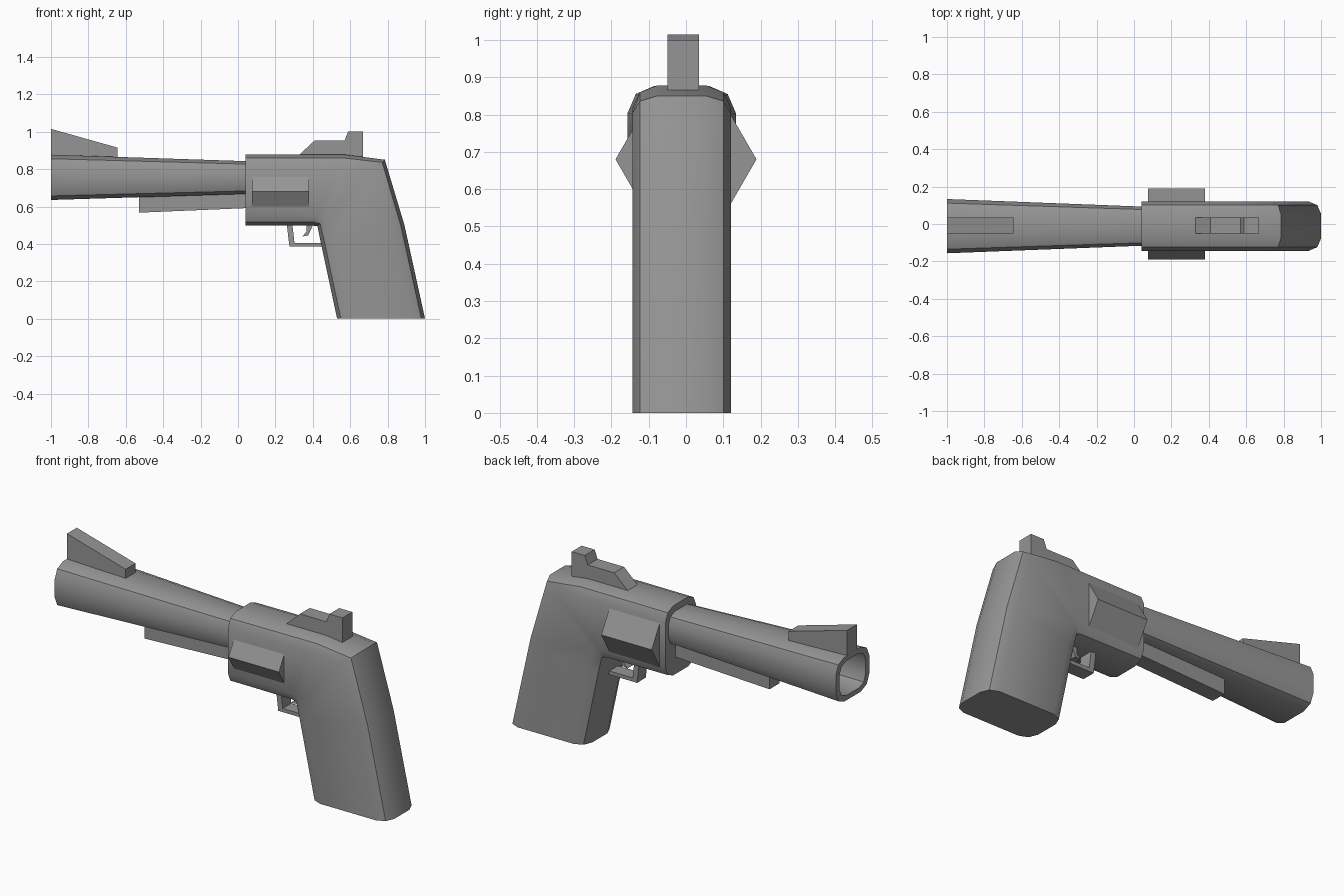
import bpy, bmesh, math
from mathutils import Vector

cube = bpy.data.objects.get("Cube")
if cube:
    bpy.data.objects.remove(cube, do_unlink=True)

MID = -0.0115  # side-to-side middle of the body

metal = bpy.data.materials.new("grey metal")
metal.use_nodes = True
GREY = (0.3, 0.3, 0.3, 1)
metal.diffuse_color = GREY
metal.node_tree.nodes["Principled BSDF"].inputs["Base Color"].default_value = GREY


def finish(name, bm):
    bmesh.ops.recalc_face_normals(bm, faces=bm.faces)
    mesh = bpy.data.meshes.new(name)
    bm.to_mesh(mesh)
    bm.free()
    mesh.materials.append(metal)
    obj = bpy.data.objects.new(name, mesh)
    bpy.context.collection.objects.link(obj)
    bpy.ops.object.select_all(action='DESELECT')
    obj.select_set(True)
    bpy.context.view_layer.objects.active = obj
    bpy.ops.object.shade_smooth_by_angle(angle=math.radians(30))
    return obj


def section(top, bottom, half_w, scale=1.0):
    """Rounded rectangle spanning two profile points, with two-step corners."""
    top, bottom = Vector((top[0], MID, top[1])), Vector((bottom[0], MID, bottom[1]))
    mid, up = (top + bottom) / 2, (top - bottom) / 2
    half_h = up.length
    up.normalize()
    c = half_w * 0.5
    corner = [(half_w, half_h - c), (half_w - c * 0.3, half_h - c * 0.3), (half_w - c, half_h)]
    ring = []
    for sy, sz in ((1, 1), (-1, 1), (-1, -1), (1, -1)):
        pts = corner if sy * sz > 0 else corner[::-1]
        ring += [mid + Vector((0, sy * y * scale, 0)) + up * (sz * z * scale) for y, z in pts]
    return ring


def loft(name, rings):
    bm = bmesh.new()
    loops = [[bm.verts.new(p) for p in ring] for ring in rings]
    for a, b in zip(loops, loops[1:]):
        for i in range(len(a)):
            j = (i + 1) % len(a)
            bm.faces.new((a[i], a[j], b[j], b[i]))
    bm.faces.new(loops[0])
    bm.faces.new(loops[-1])
    return finish(name, bm)


def plate(name, profile, y0=-0.05, y1=0.035):
    """Side profile in x and z, extruded across y."""
    bm = bmesh.new()
    face = bm.faces.new([bm.verts.new((x, y0, z)) for x, z in profile])
    moved = bmesh.ops.extrude_face_region(bm, geom=[face])["geom"]
    bmesh.ops.translate(bm, vec=(0, y1 - y0, 0),
                        verts=[v for v in moved if isinstance(v, bmesh.types.BMVert)])
    return finish(name, bm)


# Frame flowing into the grip
loft("frame_and_grip", [
    section((0.04, 0.878), (0.04, 0.498), 0.132),
    section((0.57, 0.878), (0.40, 0.498), 0.132),
    section((0.785, 0.85), (0.425, 0.495), 0.132),
    section((0.89, 0.5), (0.44, 0.42), 0.132),
    section((1.0, 0.0), (0.53, 0.0), 0.132),
])

# Flared barrel with an open bore
muzzle = ((-1, 0.877), (-1, 0.635), 0.145)
breech = ((0.06, 0.842), (0.06, 0.668), 0.104)
loft("barrel", [
    section(*breech), section(*muzzle),
    section(*muzzle, scale=0.78), section((-0.1, 0.842), (-0.1, 0.668), 0.104, 0.78),
])

# Six-sided cylinder poking out of both sides of the frame
loft("cylinder", [
    [Vector((x, 0.189 * math.cos(i * math.pi / 3), 0.68 + 0.189 * math.sin(i * math.pi / 3)))
     for i in range(6)] for x in (0.075, 0.38)
])

# Sights
plate("front_sight", [(-1, 0.86), (-1, 1.015), (-0.645, 0.915), (-0.645, 0.85)])
plate("rear_sight", [(0.32, 0.87), (0.41, 0.953), (0.57, 0.953), (0.588, 1.0),
                     (0.667, 1.0), (0.667, 0.85)])

# Rod housing under the barrel
plate("rod_housing", [(-0.53, 0.567), (-0.53, 0.67), (0.06, 0.69), (0.06, 0.592)])

# Trigger and its guard
plate("trigger_guard", [(0.26, 0.51), (0.275, 0.385), (0.45, 0.385), (0.45, 0.405),
                        (0.302, 0.405), (0.29, 0.51)], -0.045, 0.03)
plate("trigger", [(0.365, 0.51), (0.367, 0.465), (0.343, 0.44), (0.375, 0.445),
                  (0.405, 0.51)], -0.03, 0.015)
